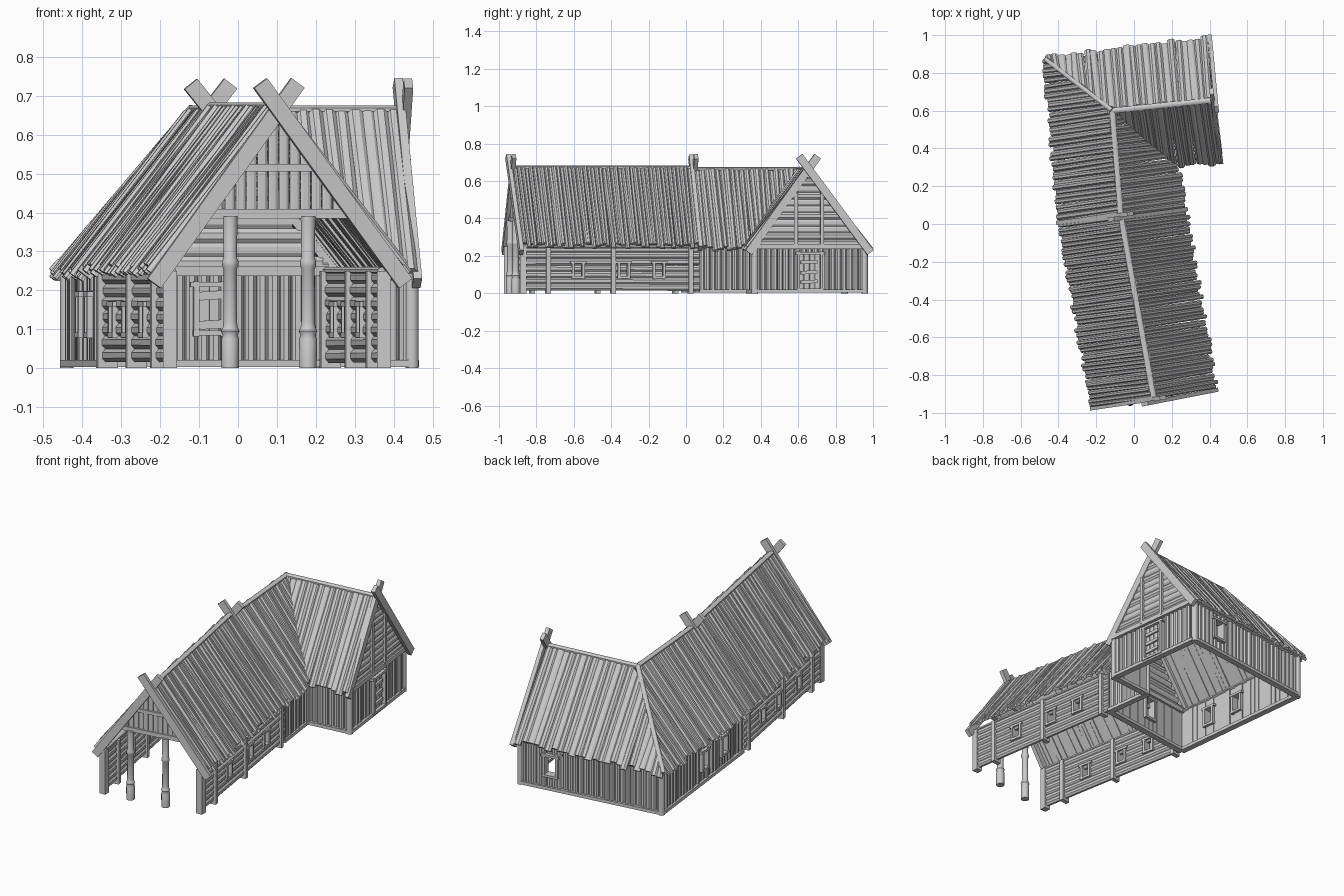
import bpy, bmesh, math, random
from mathutils import Vector as V

if "Cube" in bpy.data.objects:
    bpy.data.objects.remove(bpy.data.objects["Cube"])

random.seed(4)
R = random.uniform
UP = V((0, 0, 1))
EAVE, RIDGE, PLATE = 0.237, 0.652, 0.25


def at(p, z):
    return V((p[0], p[1], z))


def finish(name, bm, smooth=False):
    bmesh.ops.recalc_face_normals(bm, faces=bm.faces)
    me = bpy.data.meshes.new(name)
    bm.to_mesh(me)
    bm.free()
    ob = bpy.data.objects.new(name, me)
    bpy.context.collection.objects.link(ob)
    if smooth:
        me.shade_smooth()
        me.set_sharp_from_angle(angle=math.radians(50))
    return ob


def loft(bm, rings):
    rings = [[bm.verts.new(p) for p in r] for r in rings]
    n = len(rings[0])
    for a, b in zip(rings, rings[1:]):
        for i in range(n):
            j = (i + 1) % n
            bm.faces.new((a[i], a[j], b[j], b[i]))
    bm.faces.new(rings[0])
    bm.faces.new(rings[-1])


def beam(bm, p, q, w, h, n=4, side=None):
    """Squared (n=4) or round timber from p to q: w across, h in height."""
    d = (q - p).normalized()
    s = side.normalized() if side else (d.cross(UP) if abs(d.z) < 0.99 else V((1, 0, 0)))
    s = s.normalized()
    u = s.cross(d).normalized()
    k = math.sqrt(2) if n == 4 else 1
    prof = [(math.cos(2 * math.pi * (i + .5) / n) * k * w / 2,
             math.sin(2 * math.pi * (i + .5) / n) * k * h / 2) for i in range(n)]
    loft(bm, [[c + s * x + u * y for x, y in prof] for c in (p, q)])


def plank(bm, a, b, c, d, n, th):
    """Board with slightly rounded face; a,b lower end, d,c upper end."""
    loft(bm, [[l, l + n * th * .5, l.lerp(r, .28) + n * th, l.lerp(r, .72) + n * th,
               r + n * th * .5, r] for l, r in ((a, b), (d, c))])


def roof_slope(name, e0, e1, r0, r1, width, rough, lift=0):
    """Planked slope between eave and ridge; end 1 may be a hip or a valley."""
    bm = bmesh.new()
    e0, e1 = at(e0, EAVE + lift), at(e1, EAVE + lift)
    r0, r1 = at(r0, RIDGE + lift), at(r1, RIDGE + lift)
    le, lr = (e1 - e0).length, (r1 - r0).length
    clip = abs(le - lr) > 0.1
    L = max(le, lr)
    te, tr = (le / L, lr / L) if clip else (1, 1)
    ee, rr = e0 + (e1 - e0) / te, r0 + (r1 - r0) / tr
    nor = (e1 - e0).cross(r0 - e0).normalized()
    nor = -nor if nor.z < 0 else nor

    def P(t, f):
        return e0.lerp(ee, t).lerp(r0.lerp(rr, t), f)

    def span(t, lo):
        hi = 1.0
        if clip:
            k = min(1, max(0, (t - te) / (tr - te)))
            if te > tr:
                hi = k if t > tr else 1
            elif t > te:
                lo = k
        return lo, max(hi, lo + .01)

    n = round(L / width)
    for i in range(n):
        t0, t1 = max(0, (i - R(0, .15)) / n), min(1, (i + 1 + R(0, .15)) / n)
        lo = R(-.035, .03)
        (a0, b0), (a1, b1) = span(t0, lo), span(t1, lo)
        o, o2 = nor * R(0, rough), nor * R(0, rough)
        sk = R(-.2, .2) / n
        plank(bm, P(t0 + sk, a0) + o, P(t1 + sk, a1) + o, P(t1, b1) + o2, P(t0, b0) + o2, nor, R(.012, .02))
    finish(name, bm)


def pieces(lo, hi, hit):
    return [(lo, hi)] if not hit else [(lo, hit[0]), (hit[1], hi)]


def wall(name, p, q, logs=False, holes=(), posts=(), z0=.015, z1=PLATE):
    """Wall of upright boards or stacked logs. holes: (t, width, z0, z1)."""
    bm = bmesh.new()
    p, q = at(p, 0), at(q, 0)
    L = (q - p).length
    d = (q - p) / L
    nor = V((d.y, -d.x, 0))
    if logs:
        n = 7
        h = (z1 - z0) / n
        for i in range(n):
            z = z0 + h * (i + .5)
            cuts = [0]
            for t, w, a, b in sorted(holes):
                if a < z < b:
                    cuts += [t * L - w / 2, t * L + w / 2]
            cuts.append(L)
            for a, b in zip(cuts[::2], cuts[1::2]):
                beam(bm, at(p + d * a, z + R(-.002, .002)), at(p + d * b, z + R(-.002, .002)), R(.026, .034), h * 1.12, 8)
    else:
        n = max(2, round(L / .031))
        for i in range(n):
            u0, u1 = L * i / n, L * (i + R(.9, 1)) / n
            hit = next(((a, b) for t, w, a, b in holes if abs((u0 + u1) / 2 - t * L) < w / 2), None)
            o = nor * R(-.012, -.006)
            for a, b in pieces(z0, z1, hit):
                if b - a > .01:
                    A, B = p + d * u0 + o, p + d * u1 + o
                    plank(bm, at(A, a), at(B, a), at(B, b), at(A, b), nor, R(.014, .019))
        beam(bm, at(p, .012), at(q, .012), .035, .018)          # sill
    beam(bm, at(p, z1), at(q, z1), .034, .022, 8)               # wall plate
    for t, w, a, b in holes:                                    # opening frames
        c = p + d * t * L
        for s in (-1, 1):
            j = c + d * s * (w / 2)
            beam(bm, at(j, a - .008), at(j, b + .008), .014, .046, side=d)
        for z, e in ((a, .008), (b, .016)):
            beam(bm, at(c - d * (w / 2 + e), z), at(c + d * (w / 2 + e), z), .048, .013)
    for t in posts:                                             # upright ties
        c = p + d * t * L
        beam(bm, at(c, .0), at(c, z1), .024, .052, side=d)
    finish(name, bm)


def gable(name, p, q, posts=()):
    """Log-filled triangle above the wall plate."""
    bm = bmesh.new()
    p, q = at(p, PLATE), at(q, PLATE)
    top = at((p + q) / 2, RIDGE - .005)
    n = 11
    for i in range(n):
        f = (i + .5) / n
        beam(bm, p.lerp(top, f), q.lerp(top, f), R(.026, .032), .04, 8)
    for t in posts:
        c = p.lerp(q, t)
        beam(bm, c, at(c, PLATE + (RIDGE - PLATE) * (1 - abs(t - .5) * 2) - .01), .02, .046, side=q - p)
    beam(bm, p, q, .044, .026)
    finish(name, bm)


def barge(name, apex, lefts, w=.042, low=.218):
    """Crossed rafters ending in horns above the ridge."""
    bm = bmesh.new()
    for k, e in enumerate(lefts):
        a, b = at(apex, .664), at(e, low)
        d = (a - b).normalized()
        off = (at(lefts[1], 0) - at(lefts[0], 0)).normalized().cross(UP) * (.008 if k else -.008)
        beam(bm, b + off, a + d * .085 + off, .022, w)
    finish(name, bm)


# Plan points: ridge, eave and wall corners
J, K, M, Lf = (-.115, .60), (.415, .655), (-.07, .045), (.105, -.925)
A, B, C, D = (-.468, .872), (.385, .98), (.462, .335), (.22, .315)
ML, MR, F, E = (-.385, .0), (.262, .088), (-.215, -.965), (.425, -.872)
WL, WR, WD, WP, WQ, WA = (-.345, -.01), (.23, .07), (.195, .34), (.447, .368), (.375, .955), (-.44, .848)
FL, FR = (-.175, -.955), (.375, -.87)

# Roof slopes
roof_slope("roof_front_left", F, ML, Lf, M, .021, .012, .008)
roof_slope("roof_front_right", E, MR, Lf, M, .021, .012, .008)
roof_slope("roof_middle_left", ML, A, M, J, .026, .008)
roof_slope("roof_middle_right", MR, D, M, J, .026, .008)
roof_slope("roof_wing_back", B, A, K, J, .034, .006)
roof_slope("roof_wing_inner", C, D, K, J, .034, .006)

# Ridge, hip and valley poles
bm = bmesh.new()
for a, b, z in ((Lf, M, .672), (M, J, .664), (J, K, .664)):
    beam(bm, at(a, z), at(b, z), .032, .024, 8)
beam(bm, at(J, .668), at(A, .252), .026, .026, 8)
beam(bm, at(J, .655), at(D, .245), .012, .016, 8)
finish("ridge_poles", bm, True)

# Crossed gable boards
barge("front_barge_boards", (.105, -.935), ((-.215, -.982), (.428, -.872)))
barge("middle_barge_boards", (-.07, .04), ((-.395, -.0), (.268, .085)), low=.24)
barge("wing_barge_boards", (.425, .655), ((.468, .335), (.394, .985)))

# Log hall walls
holes = [(t, .055, .085, .165) for t in (.23, .43, .69)]
wall("hall_wall_right", WR, FR, True, holes, (.05, .49, .86))
wall("hall_wall_left", WL, FL, True, holes, (.05, .49, .86))
bm = bmesh.new()
for c in (FL, FR):
    beam(bm, at(c, 0), at(c, PLATE), .036, .036)
finish("hall_end_posts", bm)

# Boarded walls of the rear part
wall("partition_wall", WL, WR, holes=[(.47, .07, .09, .215)], z1=.262)
wall("inner_wall", WR, WD)
wall("wing_inner_wall", WD, WP)
wall("wing_end_wall", WP, WQ, holes=[(.5, .125, .02, .215)])
wall("back_wall", WQ, WA, holes=[(.22, .075, .085, .2)])
wall("rear_left_wall", WA, WL, holes=[(.51, .06, .085, .19), (.75, .06, .085, .19)])
gable("partition_gable", WL, WR)
gable("wing_gable", WP, WQ, (.37, .61))

# Round corner posts
bm = bmesh.new()
for c in (WD, WP, WQ, WA):
    beam(bm, at(c, 0), at(c, PLATE + .005), .036, .036, 10)
finish("corner_posts", bm, True)

# Boarded door in the wing end
bm = bmesh.new()
p, q = at(WP, 0), at(WQ, 0)
d = (q - p).normalized()
nor = V((d.y, -d.x, 0))
c = (p + q) / 2
for i in range(4):
    l, r = c + d * (-.058 + .029 * i), c + d * (-.058 + .029 * i + .027)
    plank(bm, at(l, .022), at(r, .022), at(r, .21), at(l, .21), nor, .008)
for z in (.06, .11, .165):
    beam(bm, at(c - d * .05, z) + nor * .012, at(c + d * .04, z + .004) + nor * .012, .012, .018)
finish("door", bm)

# Slatted hatch in the partition
bm = bmesh.new()
c = at(WL, 0).lerp(at(WR, 0), .47)
for z in (.11, .185):
    beam(bm, at(c + V((-.025, -.02, 0)), z), at(c + V((.035, -.012, 0)), z + .004), .014, .022)
finish("hatch_slats", bm)

# Porch truss: collars and boarding under the front gable
bm = bmesh.new()
ax = (at(E, 0) - at(F, 0)).normalized()
apex = at((.105, -.91), 0)
for z, h in ((.397, .024), (.515, .02)):
    w = (RIDGE - z) * .72
    beam(bm, at(apex - ax * w, z), at(apex + ax * w, z), .03, h)
front = V((ax.y, -ax.x, 0))
for i in range(12):
    x0 = -.168 + .028 * i
    top = RIDGE - (abs(x0 + .014) + .006) / .77
    if top > .42:
        l, r = apex + ax * x0, apex + ax * (x0 + .026)
        plank(bm, at(l, .4), at(r, .4), at(r, top), at(l, top), front, R(.006, .011))
finish("porch_truss", bm)

# Turned porch columns
prof = [(.022, 0), (.023, .075), (.019, .085), (.024, .095), (.019, .105), (.0175, .12),
        (.017, .255), (.021, .262), (.021, .275), (.017, .285), (.019, .39)]
for side, (x, y) in (("left", (-.02, -.94)), ("right", (.18, -.91))):
    bm = bmesh.new()
    loft(bm, [[V((x + r * math.cos(k * math.pi / 6), y + r * math.sin(k * math.pi / 6), z))
               for k in range(12)] for r, z in prof])
    finish("porch_column_" + side, bm, True)
